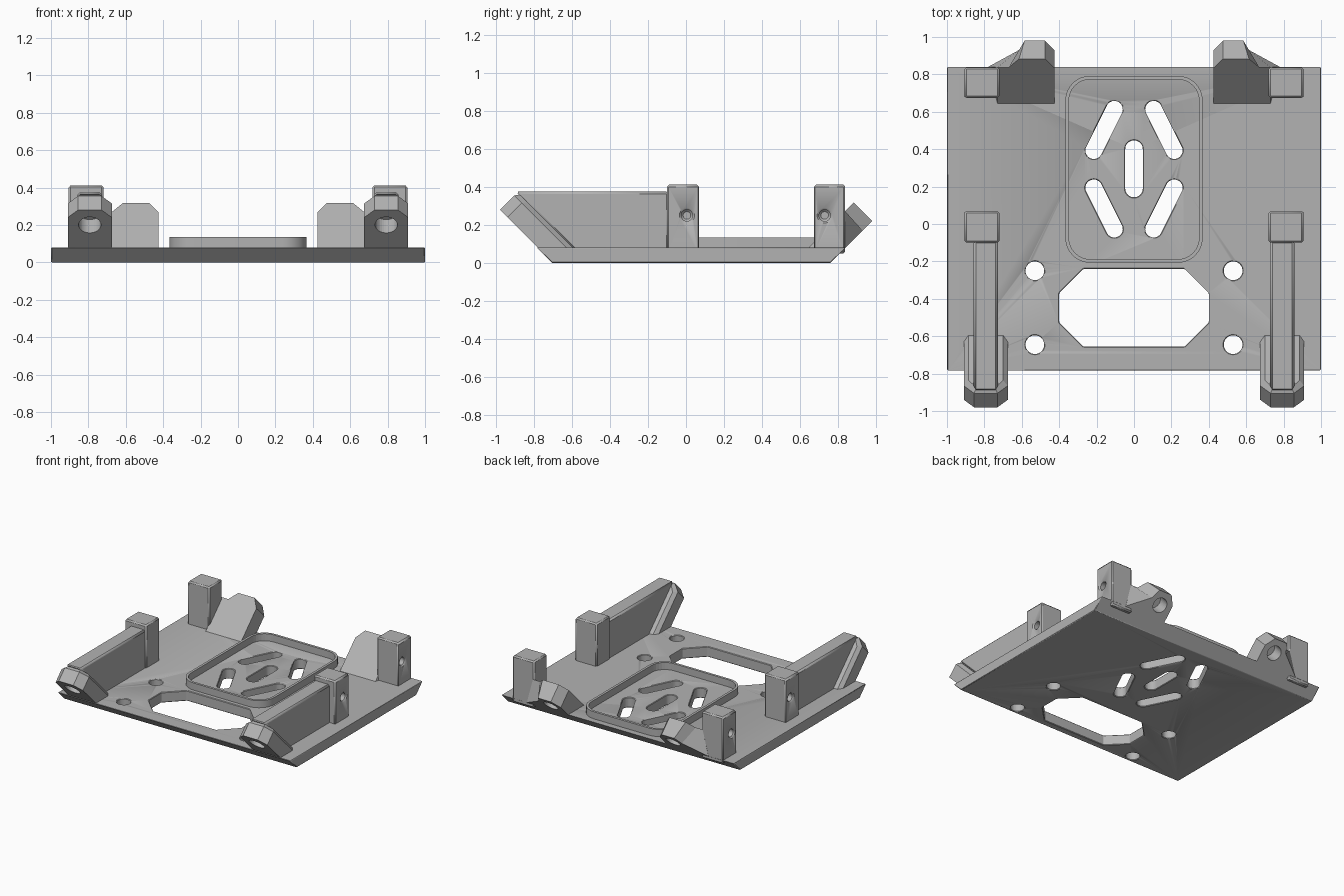
import bpy, bmesh, math
from mathutils import Vector, geometry

old = bpy.data.objects.get("Cube")
if old:
    bpy.data.objects.remove(old)

grey = bpy.data.materials.new("plain_grey")
grey.use_nodes = True
colour = (0.45, 0.45, 0.45, 1)
grey.diffuse_color = colour
grey.node_tree.nodes["Principled BSDF"].inputs["Base Color"].default_value = colour


def finish(name, bm):
    bmesh.ops.recalc_face_normals(bm, faces=bm.faces)
    mesh = bpy.data.meshes.new(name)
    bm.to_mesh(mesh)
    bm.free()
    mesh.materials.append(grey)
    ob = bpy.data.objects.new(name, mesh)
    bpy.context.collection.objects.link(ob)
    return ob


def loft(layers):
    """Solid through matching rings of points."""
    bm = bmesh.new()
    rings = [[bm.verts.new(p) for p in ring] for ring in layers]
    n = len(rings[0])
    for a, b in zip(rings, rings[1:]):
        for i in range(n):
            j = (i + 1) % n
            bm.faces.new((a[i], a[j], b[j], b[i]))
    bm.faces.new(rings[0])
    bm.faces.new(rings[-1])
    return bm


def prism_z(name, pts, low, high):
    return finish(name, loft([[(x, y, z) for x, y in pts] for z in (low, high)]))


def prism_x(name, pts, low, high):
    return finish(name, loft([[(x, y, z) for y, z in pts] for x in (low, high)]))


def rounded(centres, r):
    """Outline around circles of radius r at the given centres."""
    pts = [Vector((x + r * math.cos(math.tau * k / 32), y + r * math.sin(math.tau * k / 32)))
           for x, y in centres for k in range(32)]
    return [pts[i][:] for i in geometry.convex_hull_2d(pts)]


def round_cutter(start, direction, depth, r):
    """Round drill that enters a face at start."""
    d = Vector(direction).normalized()
    bpy.ops.mesh.primitive_cylinder_add(
        vertices=32, radius=r, depth=depth * 2, location=start,
        rotation=d.to_track_quat('Z', 'Y').to_euler())
    ob = bpy.context.object
    ob.name = "drill_cutter"
    return ob


def cut(ob, cutter):
    cutter.hide_render = True
    cutter.hide_viewport = True
    mod = ob.modifiers.new("cut", 'BOOLEAN')
    mod.operation = 'DIFFERENCE'
    mod.solver = 'EXACT'
    mod.object = cutter


def bevel(ob, width):
    mod = ob.modifiers.new("soft_edges", 'BEVEL')
    mod.width = width
    mod.segments = 1
    mod.limit_method = 'ANGLE'
    mod.angle_limit = math.radians(35)


def mirror(ob):
    ob.modifiers.new("both_sides", 'MIRROR')


def smooth(ob):
    bpy.ops.object.select_all(action='DESELECT')
    ob.select_set(True)
    bpy.context.view_layer.objects.active = ob
    bpy.ops.object.shade_smooth_by_angle(angle=math.radians(25))


def slanted_slab(name, outlines, side, offset):
    """45 degree slab cut level inside the plate; outlines are (lift, points)."""
    layers = [[(x, side * (offset + z - t), z + t) for x, z in pts] for t, pts in outlines]
    bm = loft(layers)
    geom = bm.verts[:] + bm.edges[:] + bm.faces[:]
    bmesh.ops.bisect_plane(bm, geom=geom, plane_co=(0, 0, 0.05),
                           plane_no=(0, 0, 1), clear_inner=True)
    bmesh.ops.holes_fill(bm, edges=[e for e in bm.edges if e.is_boundary])
    return finish(name, bm)


# Base plate with sloped front and back edges
plate = prism_x("base_plate", [(-0.705, 0), (0.76, 0), (0.84, 0.08), (-0.785, 0.08)], -1, 1)
window = [(0.27, -0.24), (0.4, -0.37), (0.4, -0.525), (0.27, -0.655)]
window += [(-x, y) for x, y in reversed(window)]
openings = [window, rounded([(0, 0.19), (0, 0.4)], 0.047)]
for s in (-1, 1):
    openings.append(rounded([(s * 0.105, 0.613), (s * 0.215, 0.393)], 0.045))
    openings.append(rounded([(s * 0.215, 0.193), (s * 0.105, -0.027)], 0.045))
    openings += [rounded([(s * 0.53, y)], 0.05) for y in (-0.25, -0.645)]
for outline in openings:
    cut(plate, prism_z("opening_cutter", outline, -0.1, 0.2))
bevel(plate, 0.008)

# Raised rim around the slots
corners = [(x, y) for x in (-0.235, 0.235) for y in (-0.075, 0.66)]
rim = prism_z("slot_rim", rounded(corners, 0.132), 0.07, 0.135)
cut(rim, prism_z("rim_cutter", rounded(corners, 0.113), 0, 0.2))

# Drilled posts
parts = [plate, rim]
for name, y0, y1, hole_y in (("middle_post", -0.1, 0.068, 0.005),
                             ("rear_post", 0.675, 0.838, 0.73)):
    post = prism_x(name, [(y0, 0.05), (y1, 0.05), (y1, 0.412), (y0, 0.412)], 0.72, 0.905)
    cut(post, round_cutter((0.905, hole_y, 0.25), (1, 0, 0), 0.13, 0.03))
    bevel(post, 0.01)
    mirror(post)
    parts.append(post)

# Side rails
rail = prism_x("side_rail", [(-0.895, 0.375), (-0.09, 0.375), (-0.09, 0.05), (-0.57, 0.05)],
               0.728, 0.857)
bevel(rail, 0.012)
mirror(rail)
parts.append(rail)

# Slanted front feet with blind holes
def foot_outline(i):
    half = [(0.1175 - i, -0.15), (0.1175 - i, 0.24 - i / 2), (0.0625 - i / 2, 0.28 - i / 2)]
    return [(0.7925 + x, z) for x, z in half] + [(0.7925 - x, z) for x, z in reversed(half)]

foot = slanted_slab("front_foot", [(0, foot_outline(0)), (0.075, foot_outline(0)),
                                   (0.0925, foot_outline(0.025))], -1, 0.70)
cut(foot, round_cutter((0.7925, -0.9, 0.2), (0, -1, -1), 0.1, 0.06))
mirror(foot)
parts.append(foot)

# Slanted rear lugs, flared outwards to meet the posts
inner = [(0.425, -0.15), (0.425, 0.17), (0.476, 0.22)]
lug = slanted_slab("rear_lug", [
    (0, inner + [(0.585, 0.22), (0.615, 0.17), (0.78, 0.08), (0.78, -0.15)]),
    (0.0975, inner + [(0.615, 0.22), (0.67, 0.175), (0.73, 0.175), (0.73, -0.15)])], 1, 0.76)
cut(lug, round_cutter((0.525, 0.91, 0.15), (0, 1, -1), 0.1, 0.055))
mirror(lug)
parts.append(lug)

for part in parts:
    smooth(part)
